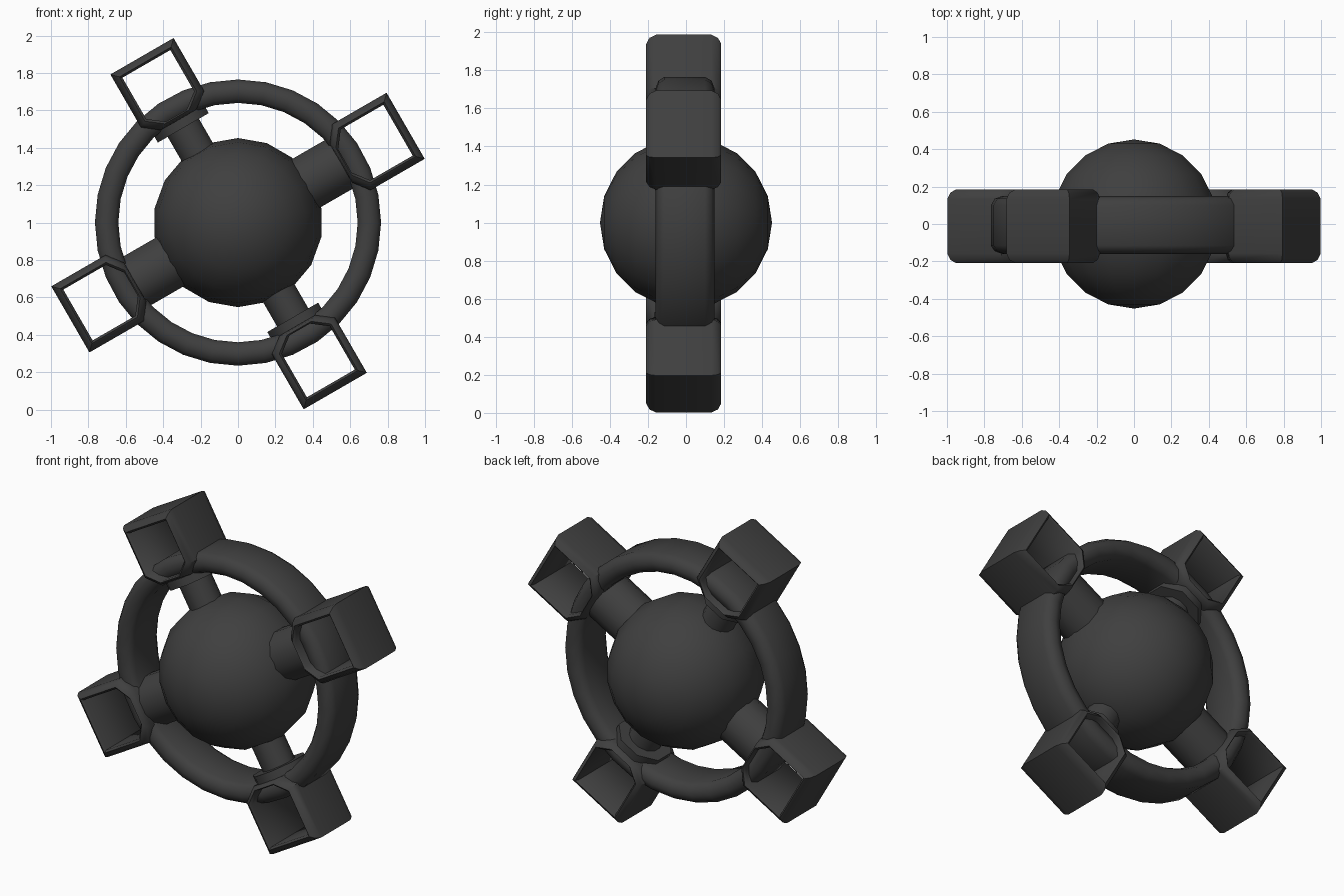
import bpy, bmesh, math
from mathutils import Matrix, Vector

if "Cube" in bpy.data.objects:
    bpy.data.objects.remove(bpy.data.objects["Cube"])

mat = bpy.data.materials.new("charcoal")
mat.diffuse_color = (0.05, 0.05, 0.05, 1)
mat.use_nodes = True
mat.node_tree.nodes["Principled BSDF"].inputs["Base Color"].default_value = mat.diffuse_color
C = Vector((0, 0, 1))


def finish(bm, name, matrix, angle=45):
    bmesh.ops.recalc_face_normals(bm, faces=bm.faces)
    me = bpy.data.meshes.new(name)
    bm.to_mesh(me)
    bm.free()
    ob = bpy.data.objects.new(name, me)
    bpy.context.collection.objects.link(ob)
    ob.matrix_world = matrix
    me.materials.append(mat)
    bpy.ops.object.select_all(action='DESELECT')
    ob.select_set(True)
    bpy.context.view_layer.objects.active = ob
    bpy.ops.object.shade_smooth_by_angle(angle=math.radians(angle))
    return ob


def bridge(bm, loops):
    """Skin a closed cycle of equally long point loops."""
    vs = [[bm.verts.new(p) for p in loop] for loop in loops]
    n = len(vs[0])
    for a, b in zip(vs, vs[1:] + vs[:1]):
        for i in range(n):
            j = (i + 1) % n
            bm.faces.new((a[i], a[j], b[j], b[i]))


def spoke_frame(deg):
    """Local z points outward from the hub, local y stays world y."""
    a = math.radians(deg)
    m = Matrix(((math.sin(a), 0, math.cos(a)),
                (0, 1, 0),
                (-math.cos(a), 0, math.sin(a)))).to_4x4()
    return Matrix.Translation(C) @ m


def drum(name, deg, r, z0, z1, sides):
    bm = bmesh.new()
    bmesh.ops.create_cone(bm, cap_ends=True, segments=sides, radius1=r, radius2=r,
                          depth=z1 - z0,
                          matrix=Matrix.Translation((0, -0.012, (z0 + z1) / 2))
                          @ Matrix.Rotation(math.pi / sides, 4, 'Z'))
    finish(bm, name, spoke_frame(deg), 50)


def pod(name, deg, top, w):
    """Open square tube with rounded rims and clipped inner corners."""
    def ring(hw, t, b, y):
        return [(-hw, y, t), (hw, y, t), (hw, y, b + 0.065),
                (hw - 0.085, y, b), (-hw + 0.085, y, b), (-hw, y, b + 0.065)]
    yc, b = -0.012, 0.635
    full = (w, top, b)
    mid = (w - 0.012, top - 0.012, b + 0.006)
    rim = (w - 0.035, top - 0.035, b + 0.018)
    hole = (w - 0.047, top - 0.047, b + 0.025)
    steps = [(full, -0.145), (full, 0.145), (mid, 0.18), (rim, 0.197), (hole, 0.185),
             (hole, -0.185), (rim, -0.197), (mid, -0.18)]
    bm = bmesh.new()
    bridge(bm, [ring(*s, yc + y) for s, y in steps])
    finish(bm, name, spoke_frame(deg), 48)


# hub sphere, pole facing front
bm = bmesh.new()
bmesh.ops.create_uvsphere(bm, u_segments=18, v_segments=10, radius=0.452)
finish(bm, "hub_sphere", Matrix.Translation(C) @ Matrix.Rotation(math.pi / 2, 4, 'X'), 60)

# outer ring band with rounded edges
profile = [(0.765, -0.115), (0.765, 0.1), (0.745, 0.135), (0.705, 0.15), (0.66, 0.135),
           (0.64, 0.1), (0.64, -0.115), (0.66, -0.145), (0.705, -0.16), (0.745, -0.145)]
bm = bmesh.new()
N = 32
bridge(bm, [[(r * math.cos(2 * math.pi * k / N), y, r * math.sin(2 * math.pi * k / N))
             for r, y in profile] for k in range(N)])
finish(bm, "ring_band", Matrix.Translation(C), 50)

# thick side arms, thin flanged arms, and their pods
for label, deg in (("right", 30), ("left", 210)):
    drum(label + "_arm", deg, 0.155, 0.36, 0.66, 12)
    pod(label + "_pod", deg, 1.035, 0.204)
for label, deg, top in (("upper", 120, 1.027), ("lower", 300, 1.04)):
    drum(label + "_arm", deg, 0.1, 0.38, 0.66, 12)
    drum(label + "_flange", deg, 0.17, 0.585, 0.635, 8)
    pod(label + "_pod", deg, top, 0.195)
